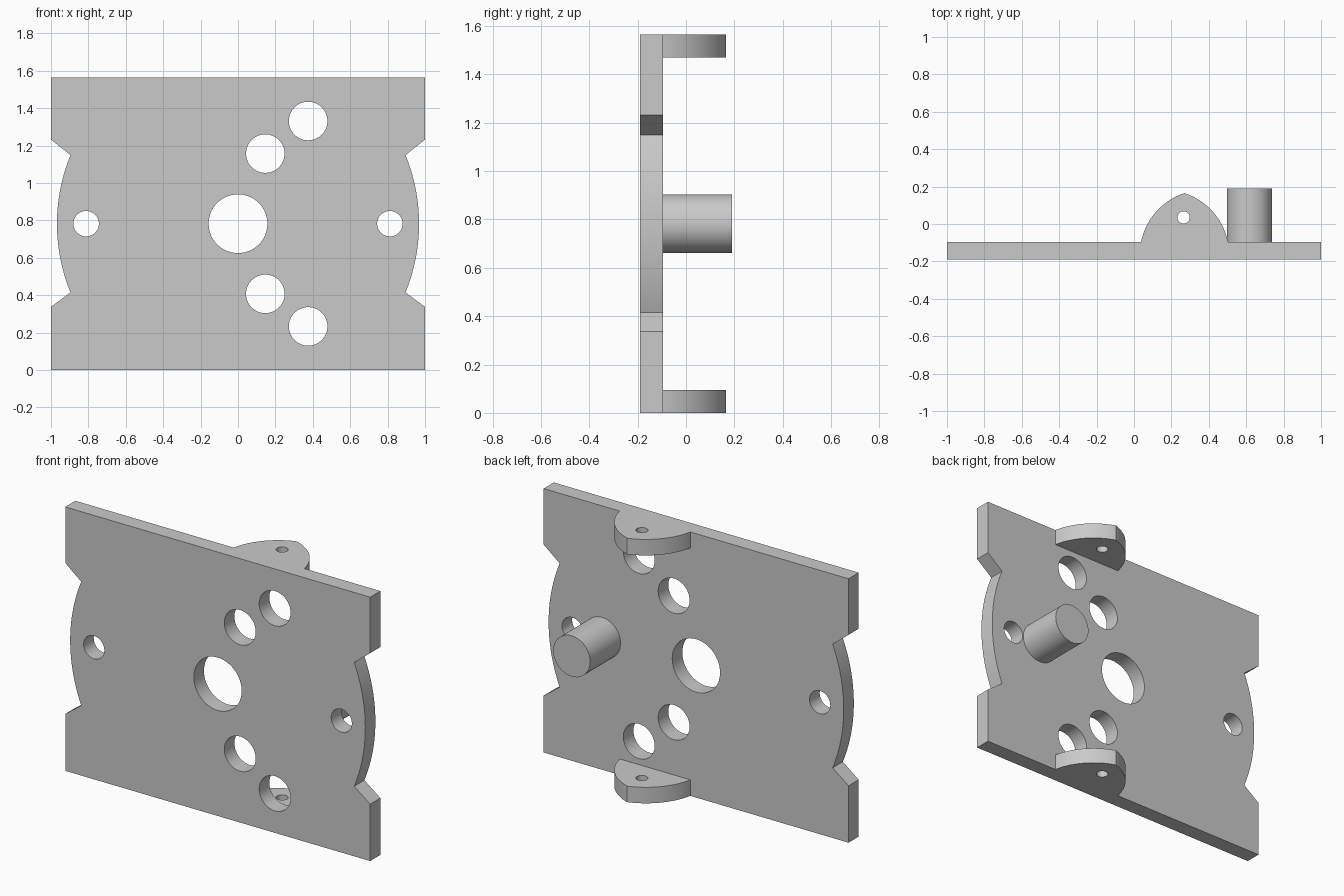
import bpy, bmesh
from math import sin, cos, pi, asin, hypot, atan2
from mathutils import Vector

cube = bpy.data.objects.get("Cube")
if cube:
    bpy.data.objects.remove(cube)

# Shared grey material
grey = bpy.data.materials.new("plain grey")
grey.use_nodes = True
COLOUR = (0.59, 0.59, 0.59, 1)
grey.diffuse_color = COLOUR
grey.node_tree.nodes["Principled BSDF"].inputs["Base Color"].default_value = COLOUR

HEIGHT = 1.565
MID = HEIGHT / 2
THICK = 0.095
FRONT, BACK = -0.19, 0.19
PLATE_BACK = FRONT + THICK


def circle(x, y, r, n=64):
    return [(x + r * cos(2 * pi * i / n), y + r * sin(2 * pi * i / n)) for i in range(n)]


def arc(cx, cy, r, a0, a1, n=24):
    return [(cx + r * cos(a0 + (a1 - a0) * i / n),
             cy + r * sin(a0 + (a1 - a0) * i / n)) for i in range(n + 1)]


def extrude_profile(name, loops, depth, location, rot_x=0):
    """Solid from an outline plus hole loops, centred on its depth."""
    curve = bpy.data.curves.new(name, "CURVE")
    curve.dimensions = "2D"
    curve.fill_mode = "BOTH"
    curve.extrude = depth / 2
    for points in loops:
        spline = curve.splines.new("POLY")
        spline.points.add(len(points) - 1)
        for p, (x, y) in zip(spline.points, points):
            p.co = (x, y, 0, 1)
        spline.use_cyclic_u = True
    ob = bpy.data.objects.new(name, curve)
    bpy.context.collection.objects.link(ob)
    ob.location = location
    ob.rotation_euler.x = rot_x
    bpy.ops.object.select_all(action="DESELECT")
    ob.select_set(True)
    bpy.context.view_layer.objects.active = ob
    bpy.ops.object.convert(target="MESH")
    ob = bpy.context.view_layer.objects.active
    bm = bmesh.new()
    bm.from_mesh(ob.data)
    bmesh.ops.remove_doubles(bm, verts=bm.verts, dist=1e-5)
    bmesh.ops.recalc_face_normals(bm, faces=bm.faces)
    bm.to_mesh(ob.data)
    bm.free()
    ob.data.materials.clear()
    ob.data.materials.append(grey)
    bpy.ops.object.shade_smooth_by_angle(angle=0.5)
    return ob


# Plate outline, with notches and bowed sides, about its own centre
R_SIDE = 0.968
swing = asin(0.367 / R_SIDE)
right_side = [(1, -MID), (1, -0.445)] + arc(0, 0, R_SIDE, -swing, swing) + [(1, 0.45), (1, MID)]
outline = right_side + [(-x, y) for x, y in reversed(right_side)]

# Holes in the plate
holes = [circle(0, 0, 0.157)]
for s in (-1, 1):
    holes.append(circle(s * 0.812, 0, 0.068))
    holes.append(circle(0.146, s * 0.375, 0.103))
    holes.append(circle(0.375, s * 0.549, 0.103))
extrude_profile("plate", [outline] + holes, THICK,
                (0, (FRONT + PLATE_BACK) / 2, MID), pi / 2)

# Pointed-arch lugs at the top and bottom edges
LUG_X, HALF, RISE, BULGE = 0.27, 0.232, 0.26, 0.047
chord = hypot(HALF, RISE)
radius = (chord ** 2 / 4 + BULGE ** 2) / (2 * BULGE)
outward = Vector((-RISE, HALF)) / chord
centre = Vector((-HALF / 2, RISE / 2)) + outward * (BULGE - radius)
start = atan2(-centre.y, -HALF - centre.x) % (2 * pi)
end = atan2(RISE - centre.y, -centre.x)
left = arc(centre.x, centre.y, radius, start, end)
lug = left + [(-x, y) for x, y in reversed(left[:-1])]
for name, z in (("bottom_lug", THICK / 2), ("top_lug", HEIGHT - THICK / 2)):
    extrude_profile(name, [lug, circle(-0.005, 0.13, 0.033, 32)], THICK,
                    (LUG_X, PLATE_BACK, z))

# Round pin on the back
extrude_profile("pin", [circle(0, 0, 0.121)], BACK - PLATE_BACK,
                (0.617, (BACK + PLATE_BACK) / 2, MID), pi / 2)
